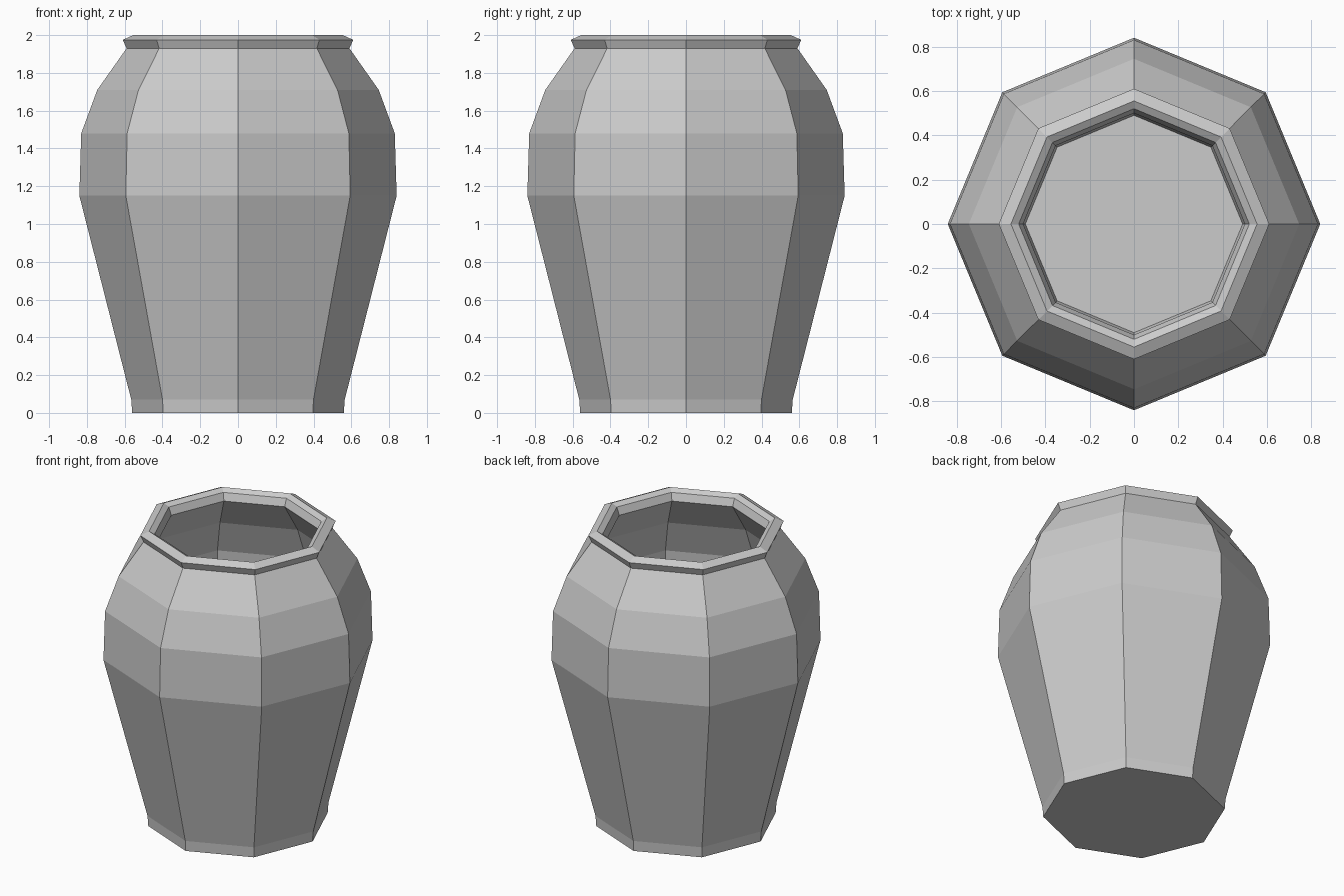
import bpy, bmesh, math

if "Cube" in bpy.data.objects:
    bpy.data.objects.remove(bpy.data.objects["Cube"])

SIDES = 8

# radius, height: outside wall from the foot up, over the lip, down the inside
PROFILE = [
    (0.56, 0.0), (0.565, 0.07), (0.84, 1.15), (0.83, 1.48), (0.745, 1.71),
    (0.59, 1.93), (0.61, 1.975), (0.555, 2.0),
    (0.52, 1.98), (0.50, 1.93), (0.64, 1.72), (0.73, 1.49), (0.75, 1.16),
    (0.49, 0.08),
]


def ring(bm, radius, z):
    step = 2 * math.pi / SIDES
    return [bm.verts.new((radius * math.cos(i * step), radius * math.sin(i * step), z))
            for i in range(SIDES)]


# hollow eight-sided jar
bm = bmesh.new()
rings = [ring(bm, r, z) for r, z in PROFILE]
for low, high in zip(rings, rings[1:]):
    for i in range(SIDES):
        j = (i + 1) % SIDES
        bm.faces.new((low[i], low[j], high[j], high[i]))

# underside and inner floor
bm.faces.new(rings[0][::-1])
bm.faces.new(rings[-1])
bmesh.ops.recalc_face_normals(bm, faces=bm.faces)

mesh = bpy.data.meshes.new("jar")
bm.to_mesh(mesh)
bm.free()
bpy.context.collection.objects.link(bpy.data.objects.new("jar", mesh))
